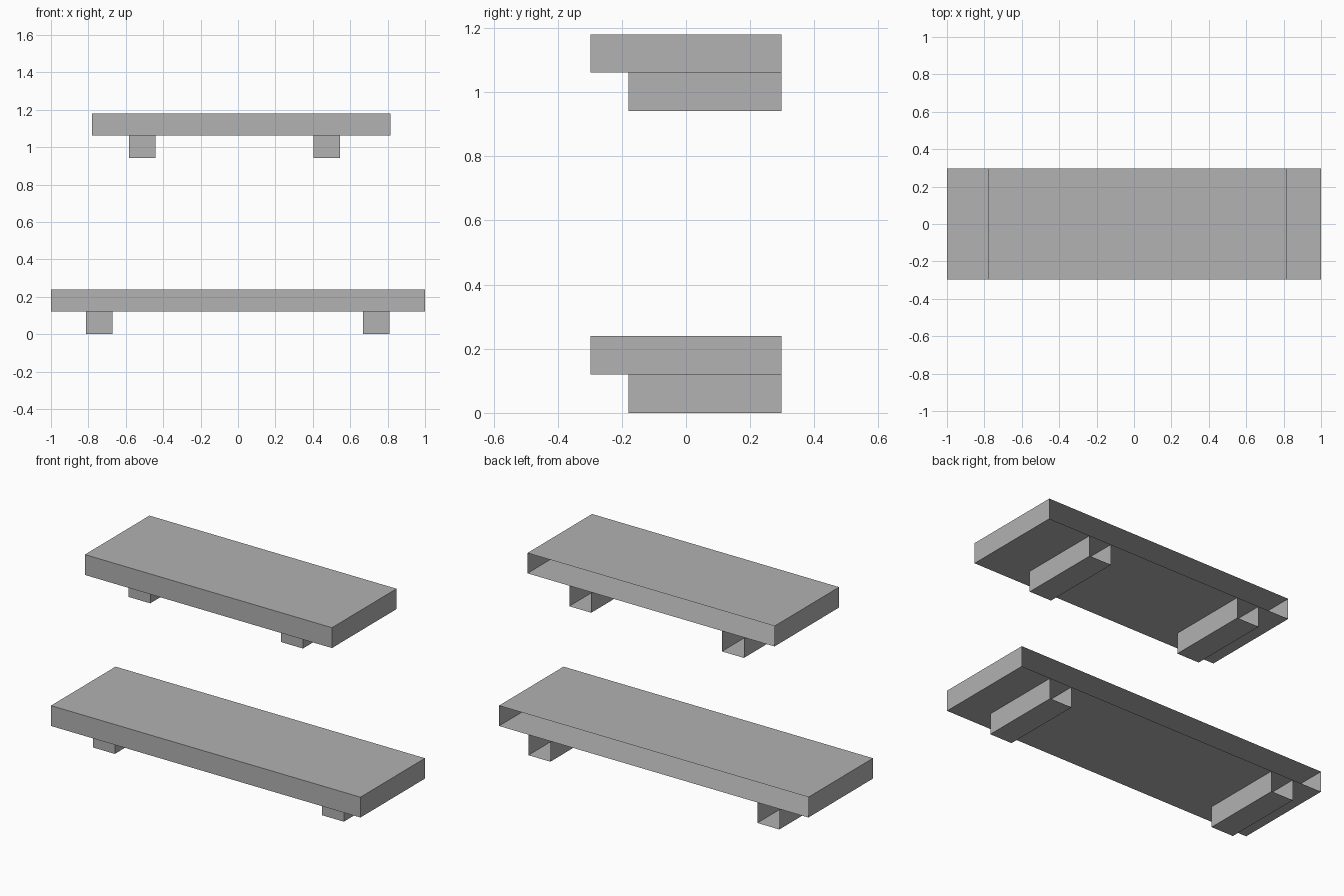
import bpy
import bmesh

cube = bpy.data.objects.get("Cube")
if cube:
    bpy.data.objects.remove(cube, do_unlink=True)

# Single flat grey
grey = bpy.data.materials.new("plain grey")
grey.use_nodes = True
colour = (0.445, 0.445, 0.445, 1)
grey.diffuse_color = colour
grey.node_tree.nodes["Principled BSDF"].inputs["Base Color"].default_value = colour

BACK = 0.298          # wall plane shared by every part
THICK = 0.12          # height of boards and brackets


def open_box(name, x0, x1, front, z0, z1, open_top=False):
    """Box shell without its wall-side face, and optionally without its top."""
    bm = bmesh.new()
    bmesh.ops.create_cube(bm, size=1)
    hidden = [f for f in bm.faces
              if f.normal.y > 0.5 or (open_top and f.normal.z > 0.5)]
    bmesh.ops.delete(bm, geom=hidden, context='FACES')
    for v in bm.verts:
        v.co = (x1 if v.co.x > 0 else x0,
                BACK if v.co.y > 0 else front,
                z1 if v.co.z > 0 else z0)
    mesh = bpy.data.meshes.new(name)
    bm.to_mesh(mesh)
    bm.free()
    mesh.materials.append(grey)
    obj = bpy.data.objects.new(name, mesh)
    bpy.context.collection.objects.link(obj)


def shelf(name, base, x0, x1, bracket_centres):
    """Board resting on two brackets that stop short of its front edge."""
    joint = base + THICK
    open_box(name + "_board", x0, x1, -BACK, joint, joint + THICK - 0.001)
    for side, x in zip(("right", "left"), bracket_centres):
        open_box(f"{name}_{side}_bracket", x - 0.071, x + 0.071,
                 -0.18, base, joint, open_top=True)


shelf("lower_shelf", 0, -1, 1, (-0.741, 0.739))
shelf("upper_shelf", 0.941, -0.781, 0.816, (-0.512, 0.475))
